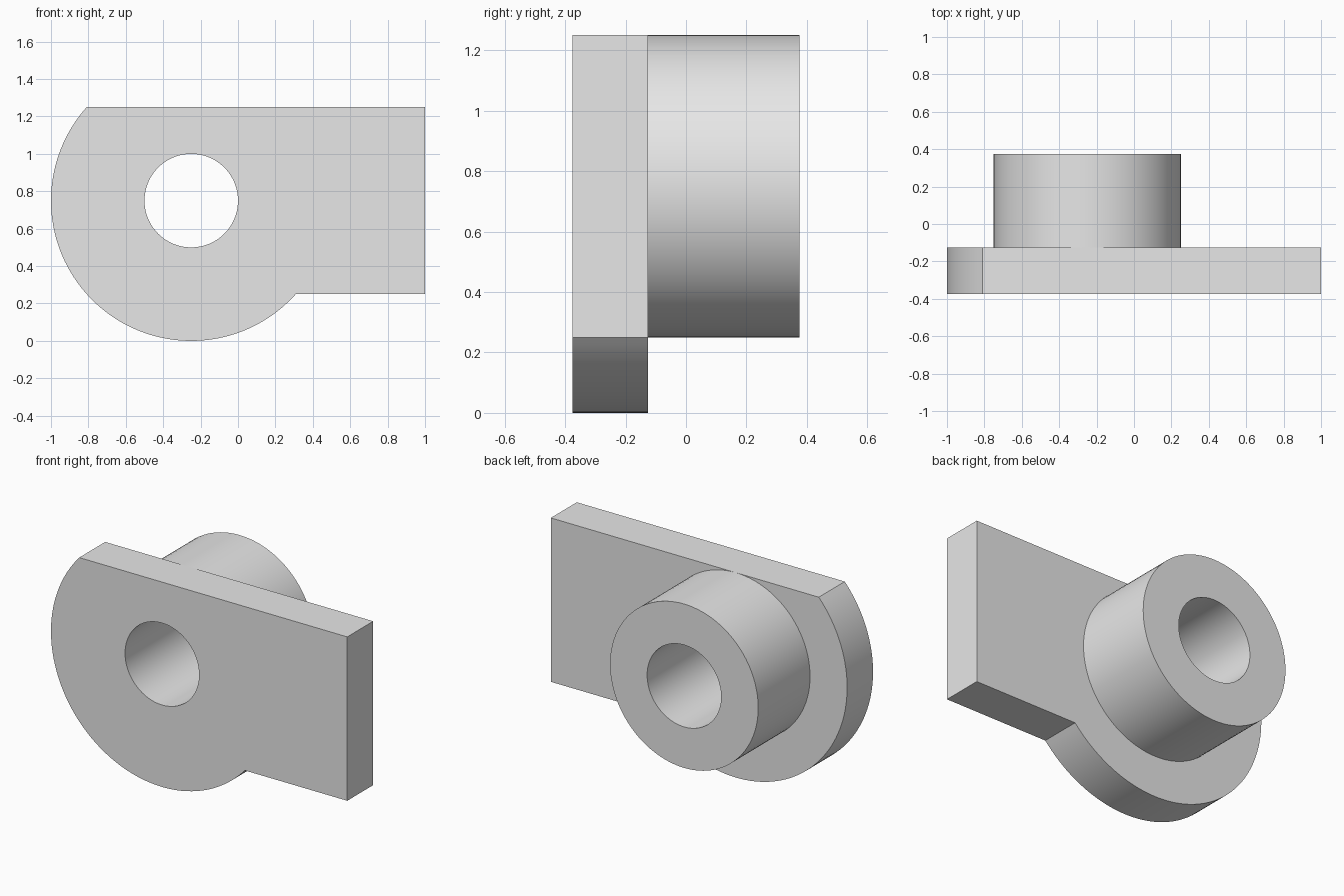
import bpy
import bmesh
from math import asin, cos, sin, pi, radians
from mathutils import Vector

cube = bpy.data.objects.get("Cube")
if cube:
    bpy.data.objects.remove(cube, do_unlink=True)

# Shared dimensions
CX, CZ = -0.25, 0.75
DISC_R, BOSS_R, BORE_R = 0.75, 0.5, 0.25
ARM_HALF, ARM_END = 0.5, 1.0
FRONT, JOINT, BACK = -0.375, -0.125, 0.375

grey = bpy.data.materials.new("light_grey")
grey.use_nodes = True
grey.diffuse_color = (0.8, 0.8, 0.8, 1)
grey.node_tree.nodes["Principled BSDF"].inputs["Base Color"].default_value = (0.8, 0.8, 0.8, 1)


def arc(radius, start, end, steps):
    """Points on an arc about the bore axis, both ends included."""
    angles = [start + (end - start) * i / steps for i in range(steps + 1)]
    return [(CX + radius * cos(a), CZ + radius * sin(a)) for a in angles]


def circle(radius, steps=96):
    return arc(radius, 0, 2 * pi, steps)[:-1]


def extruded_part(name, loops, y0, y1):
    """Fill an outline with its hole, then extrude it along y."""
    bm = bmesh.new()
    edges = []
    for loop in loops:
        verts = [bm.verts.new((x, y0, z)) for x, z in loop]
        edges += [bm.edges.new((v, verts[i - 1])) for i, v in enumerate(verts)]
    bmesh.ops.triangle_fill(bm, edges=edges, use_beauty=True, normal=Vector((0, -1, 0)))
    result = bmesh.ops.extrude_face_region(bm, geom=bm.faces[:], use_keep_orig=True)
    moved = [g for g in result["geom"] if isinstance(g, bmesh.types.BMVert)]
    bmesh.ops.translate(bm, verts=moved, vec=(0, y1 - y0, 0))
    bmesh.ops.recalc_face_normals(bm, faces=bm.faces[:])

    mesh = bpy.data.meshes.new(name)
    bm.to_mesh(mesh)
    bm.free()
    mesh.materials.append(grey)
    obj = bpy.data.objects.new(name, mesh)
    bpy.context.collection.objects.link(obj)
    bpy.ops.object.select_all(action="DESELECT")
    obj.select_set(True)
    bpy.context.view_layer.objects.active = obj
    bpy.ops.object.shade_smooth_by_angle(angle=radians(30))
    return obj


# Mounting plate: round disc cut flat on top, running into a straight arm
tilt = asin(ARM_HALF / DISC_R)
outline = arc(DISC_R, pi - tilt, 2 * pi - tilt, 72)
outline += [(ARM_END, CZ - ARM_HALF), (ARM_END, CZ + ARM_HALF)]
extruded_part("mounting_plate", [outline, circle(BORE_R)], FRONT, JOINT)

# Hollow boss behind the plate, sharing its bore
extruded_part("hollow_boss", [circle(BOSS_R), circle(BORE_R)], JOINT, BACK)
